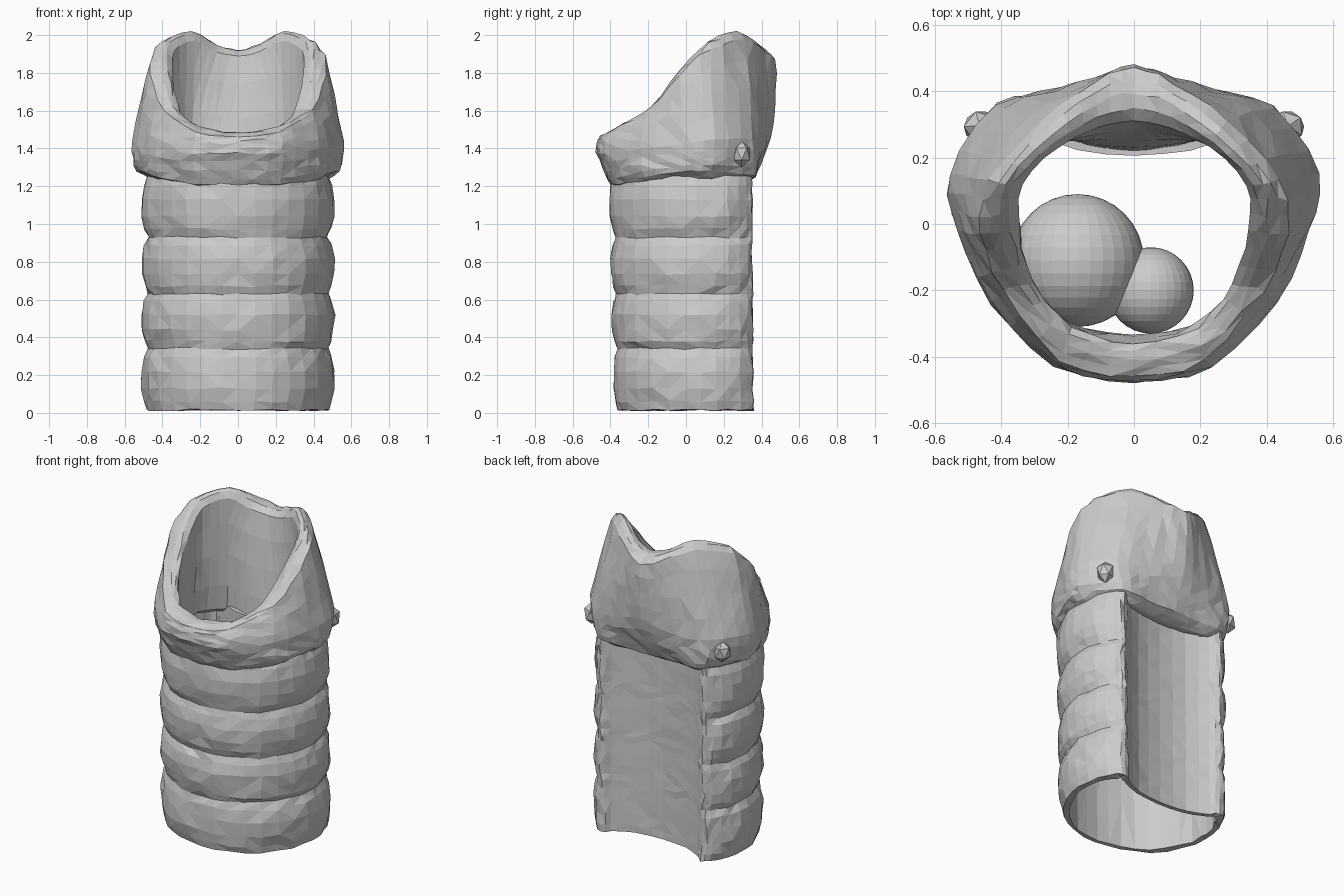
import bpy, bmesh, math, random
from mathutils import Vector

if "Cube" in bpy.data.objects:
    bpy.data.objects.remove(bpy.data.objects["Cube"])

random.seed(4)


def smooth_loop(pts, n, curve=1.0):
    """Closed Catmull-Rom curve through pts, n samples per span, blended toward straight."""
    out, m = [], len(pts)
    for i in range(m):
        a, b, c, d = (Vector(pts[(i + k) % m]) for k in (-1, 0, 1, 2))
        for j in range(n):
            t = j / n
            s = 0.5 * (2 * b + (c - a) * t + (2 * a - 5 * b + 4 * c - d) * t * t
                       + (3 * b - a - 3 * c + d) * t ** 3)
            out.append(b.lerp(c, t).lerp(s, curve))
    return out


def mirrored(half):
    """Front-to-back half outline -> full loop (first and last lie on x = 0)."""
    return list(half) + [(-p[0],) + tuple(p[1:]) for p in reversed(half[1:-1])]


def torus_mesh(name, rings, jitter):
    """Skin closed rings into a closed shell with slightly uneven facets."""
    bm = bmesh.new()
    vs = []
    for r in rings:
        row = []
        for p in r:
            k = jitter * (.3 if abs(p.x) < .33 and .15 < p.y < .34 else 1)
            row.append(bm.verts.new(p + Vector([random.uniform(-k, k) for _ in range(3)])))
        vs.append(row)
    n, m = len(vs), len(vs[0])
    for i in range(n):
        for j in range(m):
            bm.faces.new((vs[i][j], vs[i][(j + 1) % m],
                          vs[(i + 1) % n][(j + 1) % m], vs[(i + 1) % n][j]))
    bmesh.ops.recalc_face_normals(bm, faces=bm.faces)
    bmesh.ops.triangulate(bm, faces=bm.faces)
    me = bpy.data.meshes.new(name)
    bm.to_mesh(me)
    bm.free()
    ob = bpy.data.objects.new(name, me)
    bpy.context.collection.objects.link(ob)
    return ob


# Windpipe tube: C-shaped rings with a recessed rear membrane
half = [(0, -.355, 0), (.17, -.335, 0), (.33, -.24, 0), (.44, -.08, 0), (.475, .08, 0),
        (.455, .23, 0), (.40, .33, 0), (.355, .355, 0), (.31, .32, 0), (.18, .26, 0), (0, .24, 0)]
inner_half = [(0, -.33, 0), (.16, -.31, 0), (.305, -.225, 0), (.41, -.07, 0), (.445, .08, 0),
              (.425, .20, 0), (.38, .29, 0), (.34, .30, 0), (.29, .275, 0), (.17, .23, 0), (0, .215, 0)]
outline = smooth_loop(mirrored(half), 2)
inner = smooth_loop(mirrored(inner_half), 2)


def tube_ring(shape, z, bulge):
    ring = []
    for p in shape:
        w = min(1, max(0, (.42 - p.y) / .15)) if abs(p.x) > .34 or p.y < .2 else 0
        lean = .02 * z * (1 if p.y < .2 else .3)
        s = 1 + .075 * bulge * w
        ring.append(Vector((p.x * s, p.y * (1 + (s - 1) * (p.y < .2)) - lean, z)))
    return ring


pinches = [.015, .34, .63, .93, 1.25]
rings = []
for k in range(4):
    for t, b in ((0, 0), (.14, .55), (.35, .95), (.62, 1), (.86, .6)):
        if k == 0 and t == 0:
            b = .1
        rings.append(tube_ring(outline, pinches[k] + t * (pinches[k + 1] - pinches[k]), b))
rings.append(tube_ring(outline, 1.26, 0))
rings += [tube_ring(inner, z, 0) for z in (1.26, .95, .64, .33, .015)]
torus_mesh("windpipe_tube", rings, .006)

# Upper collar: columns front to back, each = lower outer, bulge, rim outer, rim inner, lower inner
columns = [
    ((0, -.39, 1.20), (0, -.475, 1.38), (0, -.46, 1.46), (0, -.365, 1.48), (0, -.335, 1.23)),
    ((.22, -.36, 1.21), (.24, -.43, 1.37), (.22, -.41, 1.49), (.19, -.31, 1.50), (.2, -.30, 1.23)),
    ((.42, -.22, 1.25), (.43, -.24, 1.40), (.39, -.20, 1.60), (.30, -.18, 1.59), (.34, -.18, 1.24)),
    ((.51, -.02, 1.28), (.53, -.02, 1.42), (.465, -.03, 1.79), (.345, -.02, 1.78), (.38, 0, 1.24)),
    ((.53, .14, 1.28), (.555, .15, 1.45), (.44, .13, 1.93), (.34, .12, 1.92), (.37, .13, 1.24)),
    ((.38, .355, 1.26), (.42, .355, 1.45), (.28, .31, 1.98), (.23, .23, 1.97), (.26, .26, 1.24)),
    ((.20, .36, 1.25), (.22, .41, 1.45), (.12, .425, 1.91), (.11, .29, 1.91), (.13, .235, 1.24)),
    ((0, .365, 1.25), (0, .465, 1.52), (0, .47, 1.87), (0, .31, 1.89), (0, .22, 1.24)),
]
rows = [smooth_loop(mirrored([c[r] for c in columns]), 3, .8) for r in range(5)]
cols = [smooth_loop([row[j] for row in rows], 4, .6) for j in range(len(rows[0]))]
torus_mesh("upper_collar", cols, .006)

# Small joint bumps low on the back of the collar
for side, label in ((1, "right"), (-1, "left")):
    bpy.ops.mesh.primitive_ico_sphere_add(subdivisions=1, radius=1,
                                          location=(side * .465, .295, 1.37),
                                          rotation=(0, 0, -side * .6))
    ob = bpy.context.object
    ob.name = "joint_bump_" + label
    ob.scale = (.055, .05, .07)

# Two merged round growths inside the tube
for name, r, loc in (("large_growth", .2, (-.17, -.11, .72)),
                     ("small_growth", .13, (.05, -.2, .72))):
    bpy.ops.mesh.primitive_uv_sphere_add(segments=32, ring_count=16, radius=r,
                                         location=loc, rotation=(math.pi / 2, 0, 0))
    bpy.context.object.name = name
